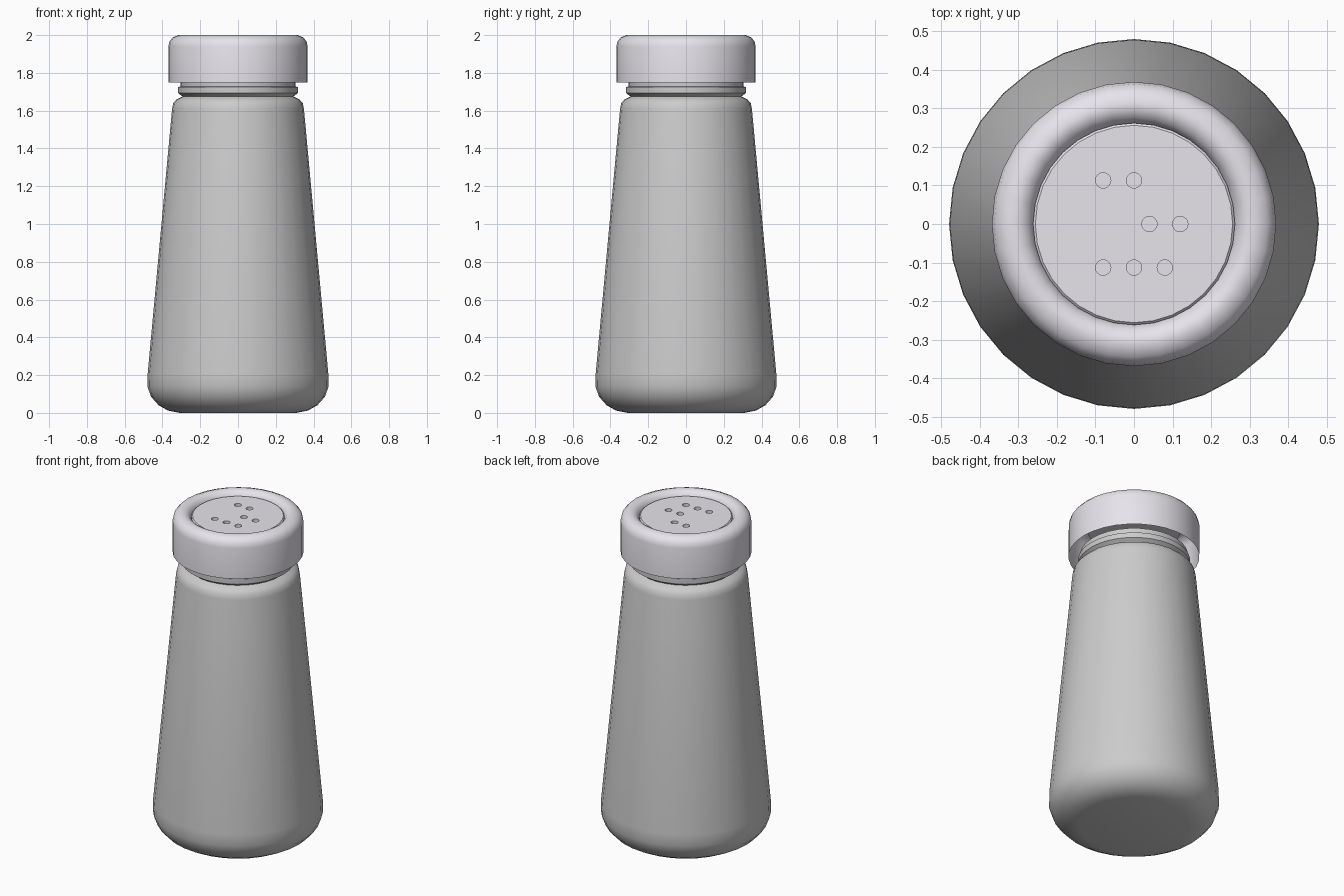
import bpy, bmesh, math

if "Cube" in bpy.data.objects:
    bpy.data.objects.remove(bpy.data.objects["Cube"])

SEG = 32


def finish(obj, angle=40):
    bpy.ops.object.select_all(action='DESELECT')
    obj.select_set(True)
    bpy.context.view_layer.objects.active = obj
    bpy.ops.object.shade_smooth_by_angle(angle=math.radians(angle))


def new_object(name, bm):
    bmesh.ops.recalc_face_normals(bm, faces=bm.faces)
    mesh = bpy.data.meshes.new(name)
    bm.to_mesh(mesh)
    bm.free()
    obj = bpy.data.objects.new(name, mesh)
    bpy.context.collection.objects.link(obj)
    return obj


def lathe(name, profile, close_start=False, close_end=False):
    """Revolve (radius, z) points about the z axis."""
    bm = bmesh.new()
    rings = [[bm.verts.new((r * math.cos(2 * math.pi * i / SEG),
                            r * math.sin(2 * math.pi * i / SEG), z))
              for i in range(SEG)] for r, z in profile]
    for a, b in zip(rings, rings[1:]):
        for i in range(SEG):
            j = (i + 1) % SEG
            bm.faces.new((a[i], a[j], b[j], b[i]))
    if close_start:
        bm.faces.new(rings[0][::-1])
    if close_end:
        bm.faces.new(rings[-1])
    return new_object(name, bm)


# Tapered body with rounded foot, shoulder groove and neck
body = lathe("shaker_body", [
    (0.31, 0.0), (0.37, 0.012), (0.42, 0.04), (0.46, 0.085), (0.48, 0.14),
    (0.478, 0.21), (0.349, 1.61), (0.343, 1.64), (0.325, 1.66),
    (0.293, 1.675), (0.317, 1.693), (0.317, 1.725), (0.305, 1.728),
    (0.305, 1.76)], close_start=True, close_end=True)
finish(body)

# Screw cap shell with rolled rim
metal = bpy.data.materials.new("cap_metal")
metal.diffuse_color = (0.8, 0.77, 0.83, 1)
metal.use_nodes = True
metal.node_tree.nodes["Principled BSDF"].inputs["Base Color"].default_value = metal.diffuse_color
cap = lathe("cap", [
    (0.369, 1.75), (0.369, 1.94), (0.363, 1.967), (0.345, 1.988),
    (0.315, 2.0), (0.295, 1.997), (0.277, 1.987), (0.266, 1.97),
    (0.262, 1.96)])
cap.data.materials.append(metal)
finish(cap, 50)

# Sprinkler plate set inside the rim
plate = lathe("sprinkler_plate", [
    (0.262, 1.92), (0.262, 1.968), (0.256, 1.974)],
    close_start=True, close_end=True)
plate.data.materials.append(metal)

# Cutter for the sprinkle holes
bm = bmesh.new()
holes = [(-0.08, 0.113), (0, 0.113), (0.04, 0), (0.12, 0),
         (-0.08, -0.113), (0, -0.113), (0.08, -0.113)]
for x, y in holes:
    ret = bmesh.ops.create_cone(bm, cap_ends=True, segments=16,
                                radius1=0.02, radius2=0.02, depth=0.08)
    bmesh.ops.translate(bm, verts=ret["verts"], vec=(x, y, 1.99))
cutter = new_object("hole_cutter", bm)
cutter.hide_render = True
cutter.hide_set(True)

cut = plate.modifiers.new("holes", 'BOOLEAN')
cut.operation = 'DIFFERENCE'
cut.solver = 'EXACT'
cut.object = cutter
